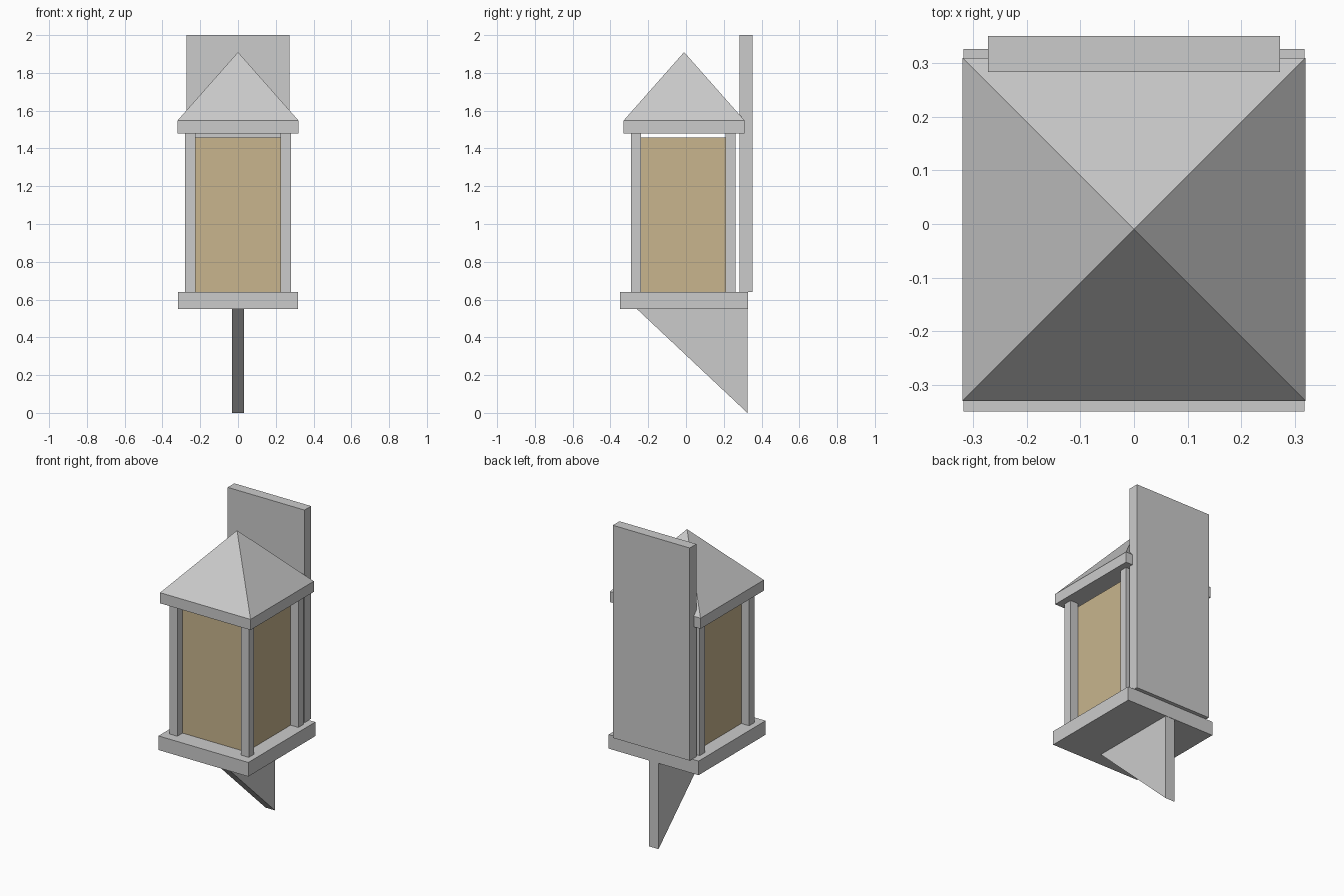
import bpy, bmesh
from mathutils import Matrix, Vector

if "Cube" in bpy.data.objects:
    bpy.data.objects.remove(bpy.data.objects["Cube"])


def new_object(name, bm):
    bmesh.ops.recalc_face_normals(bm, faces=bm.faces)
    mesh = bpy.data.meshes.new(name)
    bm.to_mesh(mesh)
    bm.free()
    obj = bpy.data.objects.new(name, mesh)
    bpy.context.collection.objects.link(obj)
    return obj


def box(name, x, y, z):
    """Box from (min, max) ranges on each axis."""
    bm = bmesh.new()
    size = [r[1] - r[0] for r in (x, y, z)]
    centre = Vector([(r[0] + r[1]) / 2 for r in (x, y, z)])
    bmesh.ops.create_cube(bm, size=1, matrix=Matrix.Translation(centre) @ Matrix.Diagonal((*size, 1)))
    return new_object(name, bm)


# Base slab and wall plate
box("base", (-0.318, 0.318), (-0.35, 0.327), (0.55, 0.64))
box("back_plate", (-0.272, 0.272), (0.284, 0.351), (0.64, 2.0))

# Four corner posts
for side, x in (("left", (-0.28, -0.225)), ("right", (0.225, 0.28))):
    for end, y in (("front", (-0.291, -0.238)), ("back", (0.21, 0.262))):
        box(f"{end}_{side}_post", x, y, (0.64, 1.48))

# Tinted lamp body between the posts, with a small gap under the roof
lamp = box("lamp_body", (-0.225, 0.225), (-0.238, 0.21), (0.64, 1.457))
amber = bpy.data.materials.new("amber_glass")
amber.diffuse_color = (0.58, 0.46, 0.27, 1)
amber.use_nodes = True
amber.node_tree.nodes["Principled BSDF"].inputs["Base Color"].default_value = amber.diffuse_color
lamp.data.materials.append(amber)

# Roof: eave slab with its top drawn up to a pyramid point
roof = box("roof", (-0.32, 0.32), (-0.33, 0.31), (1.48, 1.548))
bm = bmesh.new()
bm.from_mesh(roof.data)
top = max(bm.faces, key=lambda f: f.calc_center_median().z)
peak = bmesh.ops.poke(bm, faces=[top])["verts"][0]
peak.co.z = 1.91
bm.to_mesh(roof.data)
bm.free()

# Triangular support bracket under the base
bm = bmesh.new()
profile = [(-0.26, 0.55), (0.325, 0.55), (0.325, 0.0)]
face = bm.faces.new([bm.verts.new((-0.033, y, z)) for y, z in profile])
extruded = bmesh.ops.extrude_face_region(bm, geom=[face])["geom"]
bmesh.ops.translate(bm, vec=(0.066, 0, 0), verts=[v for v in extruded if isinstance(v, bmesh.types.BMVert)])
new_object("bracket", bm)
